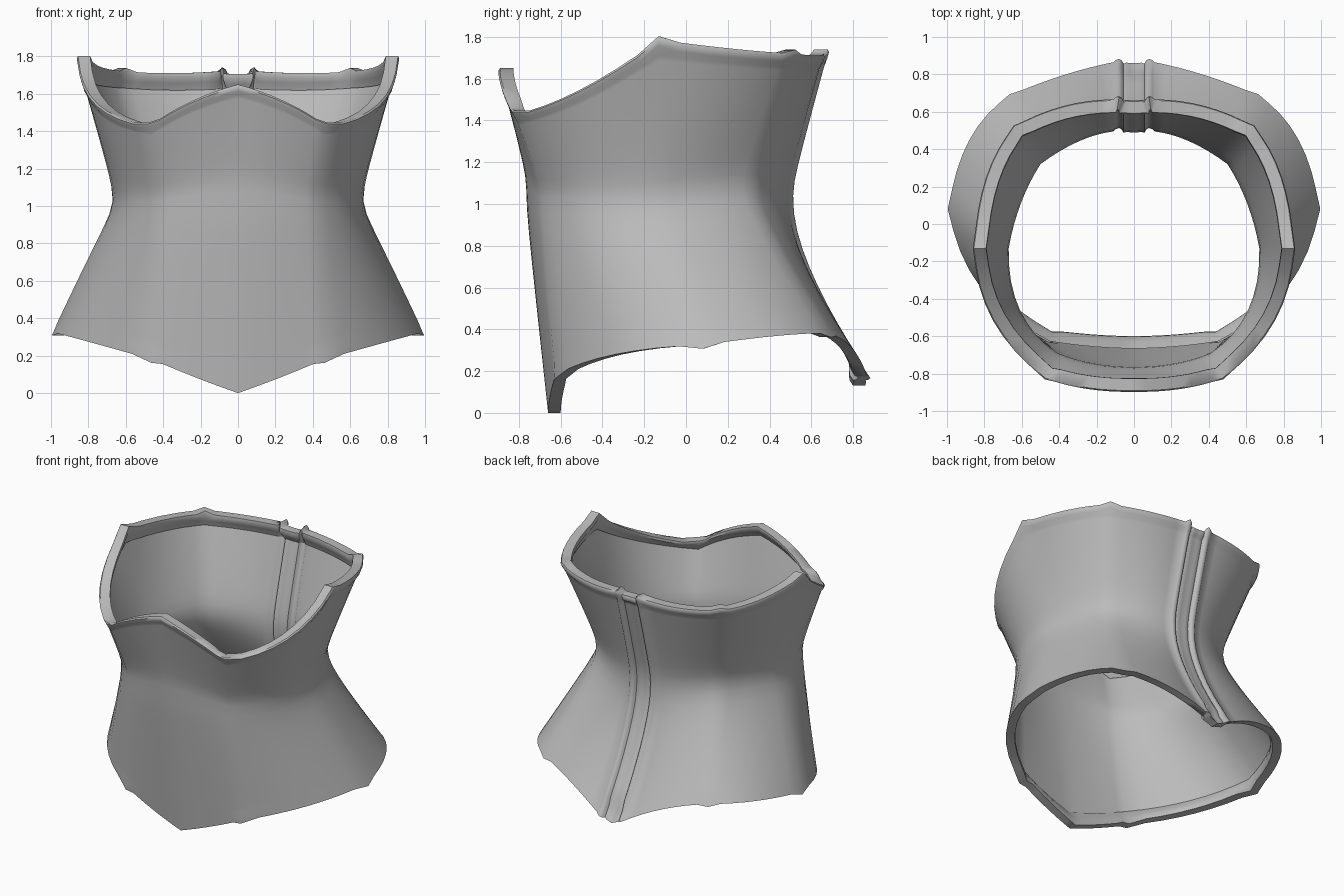
import bpy, math
from mathutils import Vector

if "Cube" in bpy.data.objects:
    bpy.data.objects.remove(bpy.data.objects["Cube"])

grey = bpy.data.materials.new("grey cloth")
grey.diffuse_color = (0.5, 0.5, 0.5, 1)
grey.use_nodes = True
grey.node_tree.nodes["Principled BSDF"].inputs["Base Color"].default_value = grey.diffuse_color

# Lengthwise guide lines of the right half: hem, waist, top edge, flare exponent
front = ((0, -.66, 0), (0, -.765, 1.08), (0, -.89, 1.65), 1)
front_mid = ((.23, -.65, .085), (.22, -.745, 1.06), (.25, -.875, 1.56), 1)
front_seam = ((.46, -.625, .18), (.41, -.69, 1.03), (.47, -.82, 1.43), 1.1)
flank = ((.82, -.34, .28), (.61, -.46, 1.03), (.75, -.51, 1.545), 1)
side_seam = ((.99, .08, .325), (.67, -.13, 1.03), (.85, -.13, 1.785), .92)
rear_flank = ((.88, .45, .37), (.605, .11, 1.07), (.785, .25, 1.74), 1.02)
back_seam = ((.66, .69, .38), (.50, .32, 1.08), (.635, .52, 1.72), 1.08)
back_mid = ((.38, .795, .31), (.30, .44, 1.06), (.38, .625, 1.71), 1.22)
placket_edge = ((.11, .865, .18), (.11, .495, 1.04), (.11, .66, 1.72), 1.42)

PANELS = [(front, front_mid, front_seam), (front_seam, flank, side_seam),
          (side_seam, rear_flank, back_seam), (back_seam, back_mid, placket_edge)]
STEPS = 8
# Rows up the wall: -1 hem, 0 waist, 1 top edge
ROWS = [-1, -.985, -.96, -.92, -.88, -.8, -.7, -.6, -.5, -.4, -.3, -.2, -.1, 0,
        .1, .2, .3, .4, .5, .6, .7, .8, .87, .9, .94, .98, 1]
# Folded edges: row and inward depth, joined to each end of the wall
HEM_LIP = [(-.88, .008), (-.93, .04), (-.97, .06), (-1, .06)]
TOP_LIP = [(1, .065), (.96, .07), (.92, .045), (.86, .008)]


def on_guide(guide, t):
    """Point on a guide line at row t, rounded through the waist."""
    hem, waist, top = (Vector(p) for p in guide[:3])
    end, power = (hem, guide[3]) if t < 0 else (top, 1)
    s, e = abs(t), .12
    w = ((math.hypot(s, e) - e) / (math.hypot(1, e) - e)) ** power
    p = waist.lerp(end, w)
    p.z = waist.z + (end.z - waist.z) * s
    return p


def on_panel(panel, u, t):
    """Curve across a panel through its three guides."""
    a, m, b = (on_guide(g, t) for g in panel)
    return a * (1 - u) * (1 - 2 * u) + m * 4 * u * (1 - u) + b * u * (2 * u - 1)


def finish(p, t, seam):
    """Rolled top edge, plus a small knob where a seam meets an edge."""
    out = Vector((p.x, p.y, 0)).normalized()
    if .9 < t < .99:
        p = p + out * .01
    if seam and abs(t) > .93:
        p = p + Vector((0, 0, math.copysign(.018, t))) + out * .006
    return p


def half_ring(t):
    pts = []
    for k, panel in enumerate(PANELS):
        for i in range(STEPS):
            p = on_panel(panel, i / STEPS, t)
            pts.append(finish(p, t, k > 0 and i == 0))
    # Back placket: two raised cords and a sunken middle
    edge = on_guide(placket_edge, t)
    for x, dy, dz in ((.11, 0, 0), (.098, .012, .01), (.08, .018, .02),
                      (.066, .01, .01), (.055, -.008, -.01), (.04, -.002, -.015),
                      (.02, -.005, -.015), (0, -.005, -.015)):
        dz = dz if t > .9 else (-.05 * (.11 - x) / .11 if t < -.9 else 0)
        pts.append(finish(Vector((x, edge.y + dy, edge.z + dz)), t, False))
    return pts


def full_ring(t, depth):
    """Mirror the half, then push the ring inward by depth."""
    half = half_ring(t)
    ring = half + [Vector((-p.x, p.y, p.z)) for p in half[-2:0:-1]]
    n = len(ring)
    moved = []
    for i, p in enumerate(ring):
        along = ring[(i + 2) % n] - ring[i - 2]
        inward = Vector((-along.y, along.x, 0)).normalized()
        moved.append(p + inward * depth)
    return moved


# Corset wall with folded hem and top edge
rows = HEM_LIP + [(t, 0) for t in ROWS] + TOP_LIP
verts = []
for t, depth in rows:
    verts += full_ring(t, depth)
count = len(verts) // len(rows)
faces = [(j * count + i, j * count + (i + 1) % count,
          (j + 1) * count + (i + 1) % count, (j + 1) * count + i)
         for j in range(len(rows) - 1) for i in range(count)]
mesh = bpy.data.meshes.new("corset_wall")
mesh.from_pydata(verts, [], faces)
mesh.materials.append(grey)
wall = bpy.data.objects.new("corset_wall", mesh)
bpy.context.collection.objects.link(wall)

bpy.context.view_layer.objects.active = wall
wall.select_set(True)
bpy.ops.object.shade_smooth_by_angle(angle=math.radians(50))
